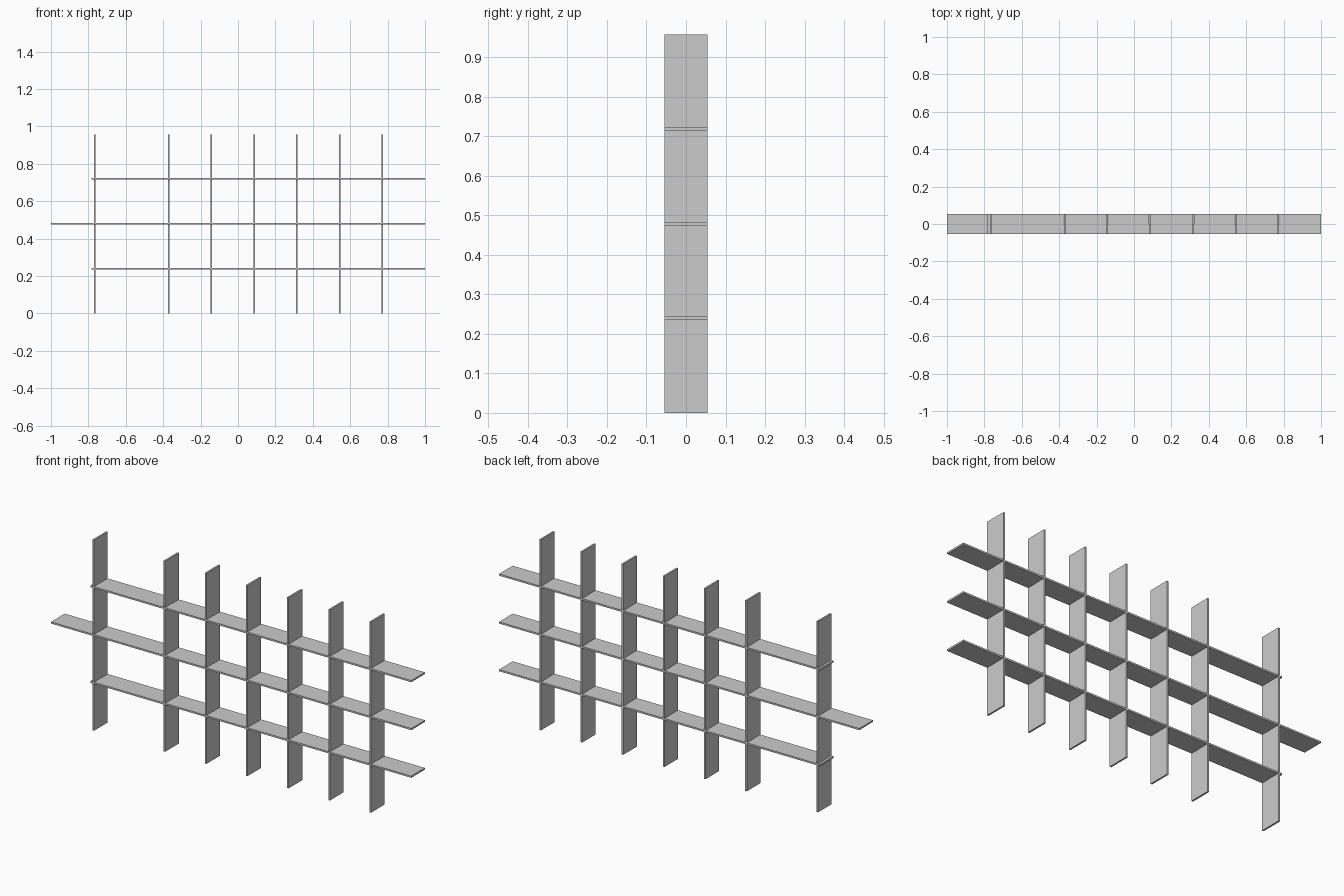
import bpy, bmesh
from mathutils import Vector

if "Cube" in bpy.data.objects:
    bpy.data.objects.remove(bpy.data.objects["Cube"])

THICK = 0.0085      # board thickness
SLOT = 0.0095       # slot width, slightly loose
HALF = 0.054        # half the board depth
HEIGHT = 0.957

SHELF_Z = [0.2393, 0.4785, 0.7190]
UPRIGHT_X = [-0.766] + [-0.371 + 0.2286 * i for i in range(6)]


def slotted_board(name, start, end, slots, to_world):
    """Flat board with half-depth slots cut from its v = +HALF edge."""
    outline = [(start, -HALF), (end, -HALF), (end, HALF)]
    for s in sorted(slots, reverse=True):
        a, b = s + SLOT / 2, s - SLOT / 2
        outline += [(a, HALF), (a, 0), (b, 0), (b, HALF)]
    outline.append((start, HALF))
    bm = bmesh.new()
    face = bm.faces.new([bm.verts.new(to_world(u, v, -THICK / 2)) for u, v in outline])
    offset = Vector(to_world(0, 0, THICK)) - Vector(to_world(0, 0, 0))
    result = bmesh.ops.extrude_face_region(bm, geom=[face], use_keep_orig=True)
    new_verts = [g for g in result["geom"] if isinstance(g, bmesh.types.BMVert)]
    bmesh.ops.translate(bm, verts=new_verts, vec=offset)
    bmesh.ops.recalc_face_normals(bm, faces=bm.faces)
    mesh = bpy.data.meshes.new(name)
    bm.to_mesh(mesh)
    bm.free()
    bpy.context.collection.objects.link(bpy.data.objects.new(name, mesh))


# Shelves: slotted from the back, the middle one overhangs on the left
for i, z in enumerate(SHELF_Z):
    left = -1.0 if i == 1 else -0.782
    slotted_board(f"shelf_{i + 1}", left, 1.0, UPRIGHT_X,
                  lambda u, v, w, z=z: (u, v, z + w))

# Uprights: slotted from the front
for i, x in enumerate(UPRIGHT_X):
    slotted_board(f"upright_{i + 1}", 0.0, HEIGHT, SHELF_Z,
                  lambda u, v, w, x=x: (x + w, -v, u))
